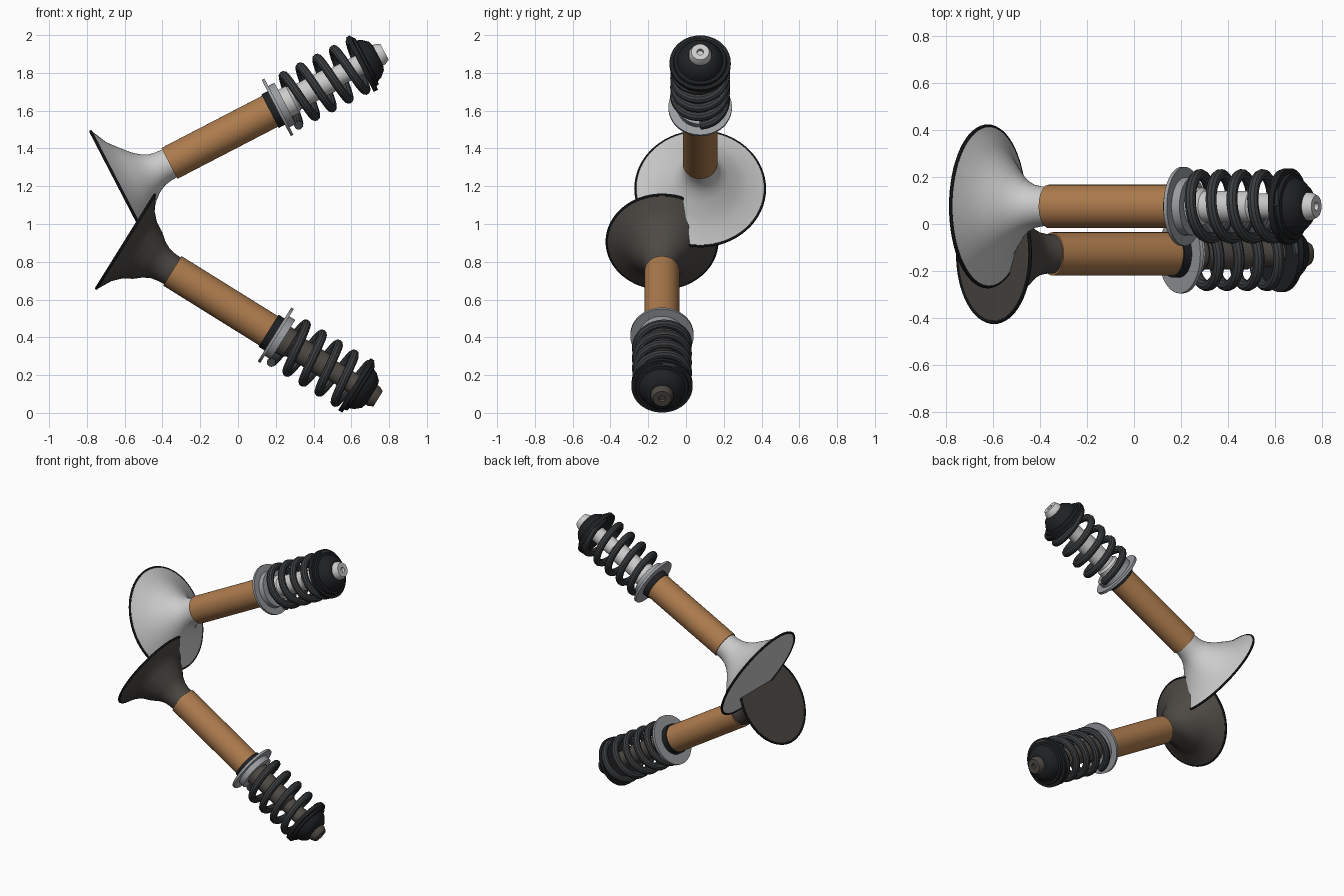
import bpy, math
from mathutils import Matrix, Vector

if "Cube" in bpy.data.objects:
    bpy.data.objects.remove(bpy.data.objects["Cube"])


def material(name, rgb):
    m = bpy.data.materials.new(name)
    m.diffuse_color = (*rgb, 1)
    m.use_nodes = True
    m.node_tree.nodes["Principled BSDF"].inputs["Base Color"].default_value = m.diffuse_color
    return m


WOOD = material("wood", (0.42, 0.2, 0.075))
WHITE = material("white", (0.8, 0.8, 0.81))
DARK = material("dark_brown", (0.075, 0.066, 0.058))
BLACK = material("black", (0.014, 0.015, 0.017))
SPRING = material("spring_grey", (0.045, 0.048, 0.052))
STEEL = material("steel", (0.33, 0.34, 0.36))


def finish(ob, frame, mat):
    ob.matrix_world = frame
    ob.data.materials.append(mat)
    bpy.ops.object.select_all(action='DESELECT')
    bpy.context.view_layer.objects.active = ob
    ob.select_set(True)
    if ob.type == 'CURVE':
        bpy.ops.object.convert(target='MESH')
    bpy.ops.object.shade_smooth_by_angle(angle=math.radians(32))


def lathe(name, profile, frame, mat, closed=False, n=64):
    """Revolve (radius, distance along axis) points around local z."""
    verts, faces, rows = [], [], []
    for r, s in profile:
        k = 1 if r == 0 else n
        rows.append(range(len(verts), len(verts) + k))
        for i in range(k):
            a = math.tau * i / n
            verts.append((r * math.cos(a), r * math.sin(a), s))
    pairs = list(zip(rows, rows[1:]))
    if closed:
        pairs.append((rows[-1], rows[0]))
    for p, q in pairs:
        for i in range(n):
            j = (i + 1) % n
            f = [p[i % len(p)], p[j % len(p)], q[j % len(q)], q[i % len(q)]]
            faces.append(list(dict.fromkeys(f)))
    me = bpy.data.meshes.new(name)
    me.from_pydata(verts, [], faces)
    ob = bpy.data.objects.new(name, me)
    bpy.context.collection.objects.link(ob)
    finish(ob, frame, mat)


def ring(name, r0, r1, s0, s1, frame, mat):
    lathe(name, [(r0, s0), (r1, s0), (r1, s1), (r0, s1)], frame, mat, closed=True)


def coil(name, frame):
    cu = bpy.data.curves.new(name, 'CURVE')
    cu.dimensions = '3D'
    cu.bevel_depth = 0.024
    cu.bevel_resolution = 3
    cu.use_fill_caps = True
    sp = cu.splines.new('POLY')
    turns, per = 4.5, 48
    count = int(turns * per) + 1
    sp.points.add(count - 1)
    for i, p in enumerate(sp.points):
        a = math.tau * i / per
        p.co = (0.135 * math.cos(a), 0.135 * math.sin(a), 0.995 + 0.1 * i / per, 1)
    ob = bpy.data.objects.new(name, cu)
    bpy.context.collection.objects.link(ob)
    finish(ob, frame, SPRING)


def plunger(side, centre, tilt, R, body):
    frame = Matrix.Translation(Vector(centre)) @ Matrix.Rotation(math.radians(tilt), 4, 'Y')
    # flared horn with flat closed mouth
    lathe(side + "_horn", [(0, 0.0), (R - 0.005, 0.0), (R - 0.005, 0.008),
                           (R * 0.73, 0.05), (R * 0.59, 0.09), (0.145, 0.142),
                           (0.112, 0.182), (0.093, 0.22), (0.085, 0.26),
                           (0.083, 0.30), (0, 0.30)], frame, body)
    # dark rim bead
    bead = [(R - 0.006 + 0.008 * math.cos(a), 0.003 + 0.008 * math.sin(a))
            for a in (math.tau * i / 8 for i in range(8))]
    lathe(side + "_horn_rim", bead, frame, BLACK, closed=True)
    # wooden handle
    lathe(side + "_handle", [(0, 0.295), (0.092, 0.295), (0.092, 0.90), (0, 0.90)], frame, WOOD)
    # collar, flange and spring seat
    ring(side + "_collar", 0.05, 0.1, 0.895, 0.936, frame, BLACK)
    ring(side + "_flange", 0.06, 0.168, 0.932, 0.948, frame, STEEL)
    ring(side + "_spring_seat", 0.05, 0.123, 0.946, 0.985, frame, STEEL)
    # stepped rod inside the spring, ending in a drilled tip
    lathe(side + "_rod", [(0, 0.93), (0.08, 0.93), (0.08, 1.03), (0.066, 1.045),
                          (0.066, 1.27), (0.054, 1.28), (0.054, 1.5), (0.06, 1.51),
                          (0.06, 1.552), (0.047, 1.578), (0.018, 1.578),
                          (0.016, 1.56), (0, 1.56)], frame, body)
    coil(side + "_spring", frame)
    # domed end cap
    lathe(side + "_end_cap", [(0.05, 1.43), (0.162, 1.43), (0.162, 1.455), (0.142, 1.457),
                              (0.138, 1.472), (0.122, 1.475), (0.112, 1.5), (0.085, 1.53),
                              (0.062, 1.538), (0.05, 1.538)], frame, BLACK, closed=True)


plunger("upper", (-0.625, 0.075, 1.185), 62.6, 0.347, WHITE)
plunger("lower", (-0.598, -0.127, 0.908), 121.9, 0.297, DARK)
